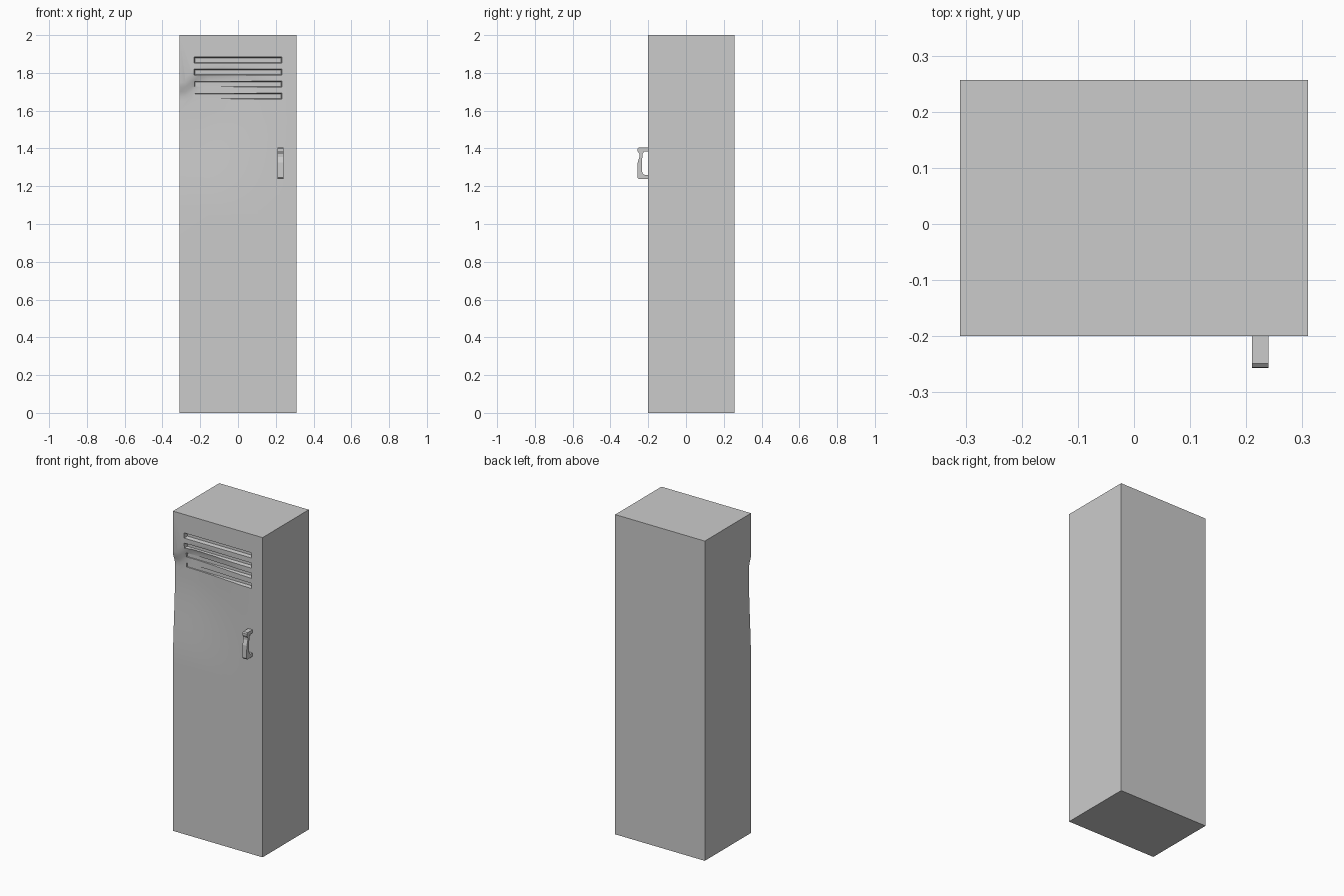
import bpy, bmesh

if "Cube" in bpy.data.objects:
    bpy.data.objects.remove(bpy.data.objects["Cube"])

W, FRONT, BACK = 0.31, -0.20, 0.257


def make_object(name, bm):
    bmesh.ops.recalc_face_normals(bm, faces=bm.faces[:])
    mesh = bpy.data.meshes.new(name)
    bm.to_mesh(mesh)
    bm.free()
    obj = bpy.data.objects.new(name, mesh)
    bpy.context.collection.objects.link(obj)
    return obj


def smooth(a, b, t):
    t = min(1, max(0, (t - a) / (b - a)))
    return t * t * (3 - 2 * t)


def dent(x, z):
    # Shallow dent: sharp crease at the top, slow fade at the bottom and right
    top = 1.74 + 0.09 * smooth(-0.30, -0.18, x) - 0.03 * smooth(-0.05, 0.2, x)
    across = 1 - smooth(-0.20, 0.26, x)
    return 0.02 * across * smooth(1.05, 1.60, z) * (1 - smooth(top - 0.07, top, z))


# Cabinet: dented front grid, edges pulled back to a flat rear panel
bm = bmesh.new()
bmesh.ops.create_grid(bm, x_segments=20, y_segments=80, size=1)
for v in bm.verts:
    x, z = v.co.x * W, v.co.y + 1
    v.co = (x, FRONT + dent(x, z), z)
rim = [e for e in bm.edges if e.is_boundary]
new = bmesh.ops.extrude_edge_only(bm, edges=rim)["geom"]
for v in new:
    if isinstance(v, bmesh.types.BMVert):
        v.co.y = BACK
bmesh.ops.holes_fill(bm, edges=[e for e in bm.edges if e.is_boundary], sides=0)
bmesh.ops.dissolve_limit(bm, angle_limit=0.002, verts=bm.verts[:], edges=bm.edges[:])
cabinet = make_object("locker_cabinet", bm)

# Four ventilation slots, recessed with slightly tapered walls
bm = bmesh.new()
for i in range(4):
    zc = 1.868 - i * 0.0637
    res = bmesh.ops.create_cube(bm, size=1)
    for v in res["verts"]:
        deep = v.co.y > 0
        hx, hz = (0.228, 0.012) if deep else (0.234, 0.018)
        v.co = (hx if v.co.x > 0 else -hx,
                FRONT + 0.025 if deep else FRONT - 0.01,
                zc + (hz if v.co.z > 0 else -hz))
cutter = make_object("vent_cutter", bm)
cutter.hide_render = True
mod = cabinet.modifiers.new("vents", "BOOLEAN")
mod.object = cutter
mod.operation = "DIFFERENCE"
mod.solver = "EXACT"
bpy.context.view_layer.objects.active = cabinet
cabinet.select_set(True)
bpy.ops.object.modifier_apply(modifier=mod.name)
bpy.data.objects.remove(cutter)
bpy.ops.object.shade_smooth_by_angle(angle=0.5)

# Door handle: bracket profile extruded sideways
profile = [(-0.198, 1.405), (-0.249, 1.405), (-0.256, 1.399), (-0.256, 1.386),
           (-0.246, 1.370), (-0.246, 1.356), (-0.256, 1.325), (-0.257, 1.246),
           (-0.251, 1.238), (-0.198, 1.238), (-0.198, 1.260), (-0.220, 1.260),
           (-0.230, 1.268), (-0.233, 1.280), (-0.233, 1.330), (-0.230, 1.372),
           (-0.220, 1.385), (-0.198, 1.385)]
bm = bmesh.new()
face = bm.faces.new([bm.verts.new((0.21, y, z)) for y, z in profile])
side = bmesh.ops.extrude_face_region(bm, geom=[face])["geom"]
bmesh.ops.translate(bm, vec=(0.03, 0, 0),
                    verts=[g for g in side if isinstance(g, bmesh.types.BMVert)])
make_object("door_handle", bm)
